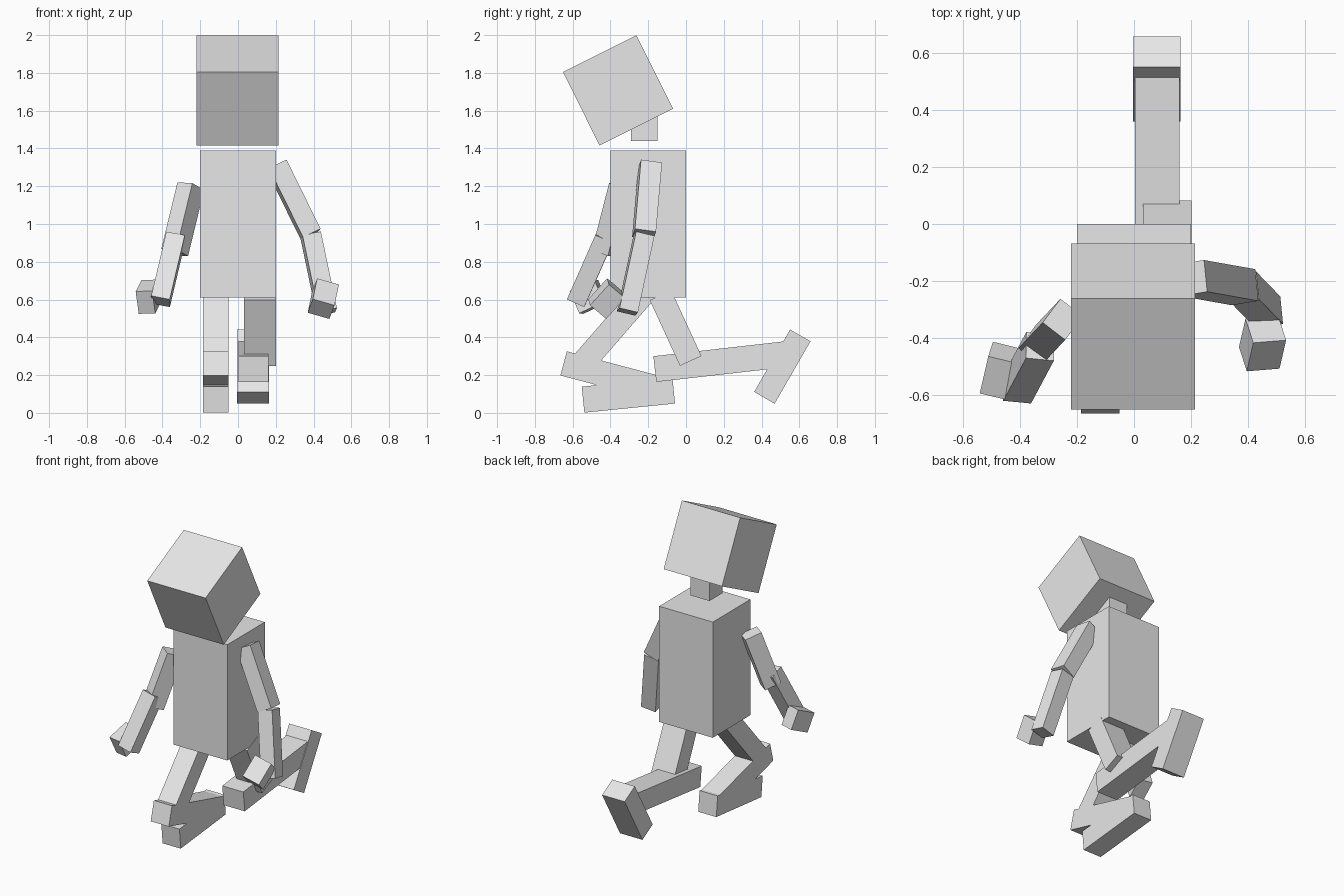
import bpy
from mathutils import Matrix, Vector

cube = bpy.data.objects.get("Cube")
if cube:
    bpy.data.objects.remove(cube, do_unlink=True)

GREY = (0.8, 0.8, 0.8, 1)
grey = bpy.data.materials.new("plain grey")
grey.use_nodes = True
grey.diffuse_color = GREY
grey.node_tree.nodes["Principled BSDF"].inputs["Base Color"].default_value = GREY


def block(name, start, end, width, depth, side=(1, 0, 0)):
    """Box running from start to end; width lies along the side direction."""
    a, b = Vector(start), Vector(end)
    axis = (b - a).normalized()
    x = Vector(side)
    x = (x - axis * x.dot(axis)).normalized()
    y = axis.cross(x)
    bpy.ops.mesh.primitive_cube_add(size=1)
    ob = bpy.context.object
    ob.name = ob.data.name = name
    turn = Matrix((x, y, axis)).transposed().to_4x4()
    size = Matrix.Diagonal((width, depth, (b - a).length, 1))
    ob.data.transform(Matrix.Translation((a + b) / 2) @ turn @ size)
    ob.data.materials.append(grey)
    return ob


def leg_block(name, x, start, end, width, depth):
    """Box that bends only in the side plane."""
    return block(name, (x, *start), (x, *end), width, depth)


# Trunk and tilted head
block("torso", (0, -0.2, 0.61), (0, -0.2, 1.39), 0.4, 0.4)
block("neck", (0, -0.22, 1.44), (0, -0.22, 1.62), 0.14, 0.14)
block("head", (-0.003, -0.263, 1.513), (-0.003, -0.457, 1.902), 0.435, 0.435)

# Left leg, kneeling back
leg_block("left_thigh", 0.117, (-0.135, 0.623), (0.025, 0.275), 0.17, 0.125)
leg_block("left_shin", 0.082, (-0.165, 0.232), (0.55, 0.313), 0.157, 0.137)
leg_block("left_foot", 0.08, (0.605, 0.41), (0.415, 0.08), 0.168, 0.125)

# Right leg, bent forward
leg_block("right_thigh", -0.118, (-0.21, 0.65), (-0.542, 0.268), 0.135, 0.128)
leg_block("right_shin", -0.118, (-0.648, 0.262), (-0.1, 0.117), 0.135, 0.132)
leg_block("right_foot", -0.118, (-0.545, 0.07), (-0.065, 0.118), 0.135, 0.138)

# Left arm
block("left_upper_arm", (0.205, -0.19, 1.311), (0.385, -0.222, 0.945), 0.104, 0.113, (1, 0.1, 0))
block("left_forearm", (0.385, -0.222, 0.94), (0.47, -0.31, 0.535), 0.1, 0.1, (1, 0.1, 0))
block("left_hand", (0.463, -0.37, 0.66), (0.44, -0.47, 0.55), 0.12, 0.115, (0.96, 0.08, -0.27))

# Right arm
block("right_upper_arm", (-0.25, -0.335, 1.2), (-0.335, -0.425, 0.85), 0.1, 0.11, (0.8, -0.6, 0))
block("right_forearm", (-0.33, -0.43, 0.93), (-0.41, -0.58, 0.59), 0.1, 0.1, (1, -0.1, -0.2))
block("right_hand", (-0.46, -0.45, 0.645), (-0.49, -0.58, 0.585), 0.09, 0.13, (0.94, -0.3, 0))
